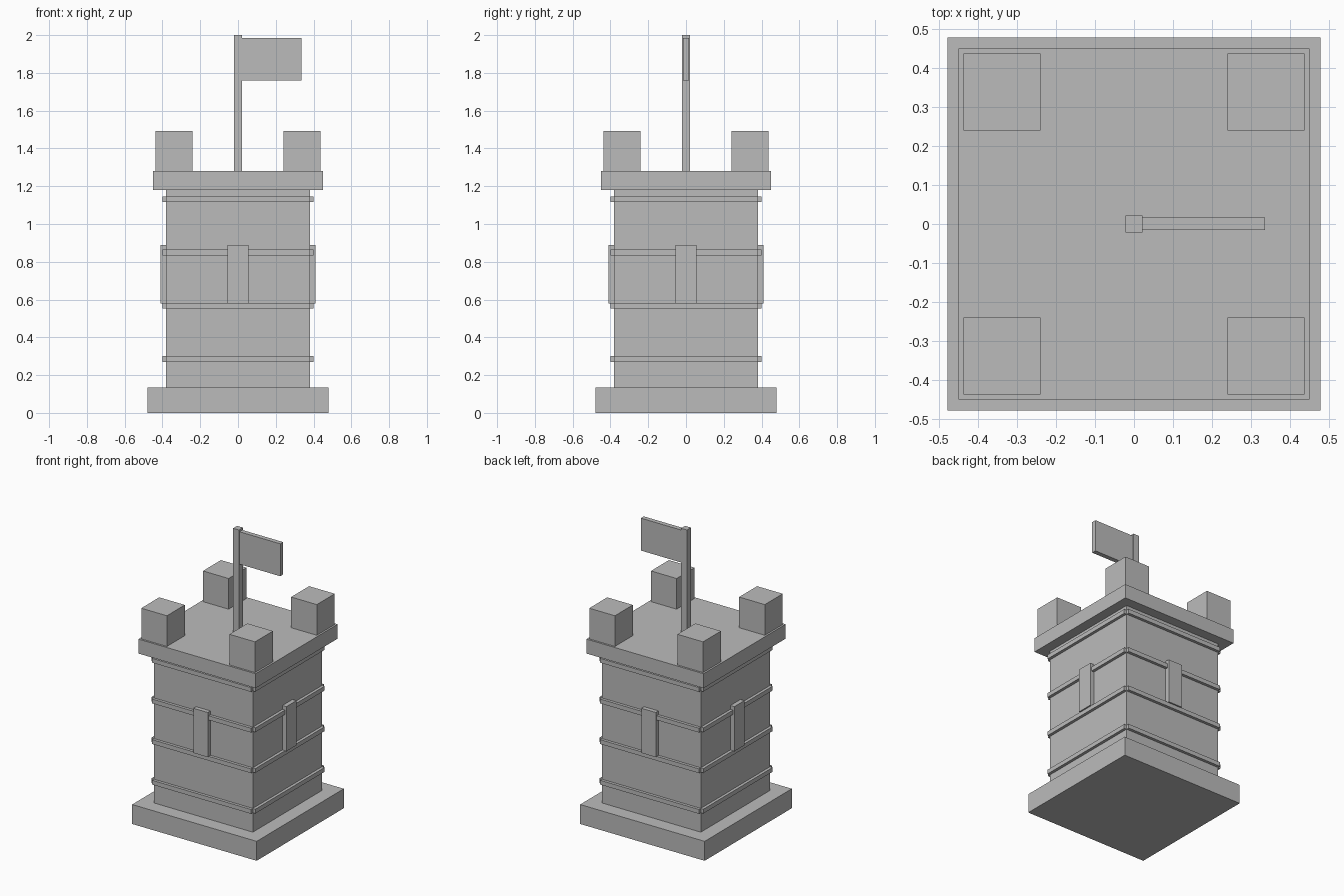
import bpy
from math import pi
from mathutils import Matrix, Vector

cube = bpy.data.objects.get("Cube")
if cube:
    bpy.data.objects.remove(cube, do_unlink=True)

GREY = (0.5, 0.5, 0.5, 1)
stone = bpy.data.materials.new("stone_grey")
stone.use_nodes = True
stone.diffuse_color = GREY
stone.node_tree.nodes["Principled BSDF"].inputs["Base Color"].default_value = GREY


def box(name, low, high, turn=0):
    """Box between two corners, turned about the tower axis by quarter turns."""
    low, high = Vector(low), Vector(high)
    bpy.ops.mesh.primitive_cube_add(size=1)
    obj = bpy.context.object
    obj.name = name
    obj.data.transform(Matrix.Rotation(turn * pi / 2, 4, "Z")
                       @ Matrix.Translation((low + high) / 2)
                       @ Matrix.Diagonal((*(high - low), 1)))
    obj.data.materials.append(stone)
    return obj


def slab(name, half, bottom, top):
    return box(name, (-half, -half, bottom), (half, half, top))


# Main body
WALL = 0.38
slab("base_plinth", 0.478, 0, 0.135)
slab("tower_body", WALL, 0.135, 1.18)
slab("roof_platform", 0.45, 1.18, 1.28)

# Parts repeated on all four sides
for turn, side in enumerate(("front", "left", "back", "right")):
    for level in range(4):
        z = 0.285 + level * 0.282
        box(f"{side}_stone_band_{level + 1}", (-WALL, -0.4, z - 0.015),
            (WALL, -0.36, z + 0.015), turn)
    box(f"{side}_window_slit", (-0.055, -0.41, 0.58), (0.055, -0.35, 0.89), turn)
    box(f"{side}_corner_battlement", (0.24, -0.437, 1.28), (0.437, -0.24, 1.493), turn)

# Flag
slab("flag_pole", 0.022, 1.28, 2)
box("flag_banner", (0.02, -0.015, 1.76), (0.335, 0.017, 1.985))
